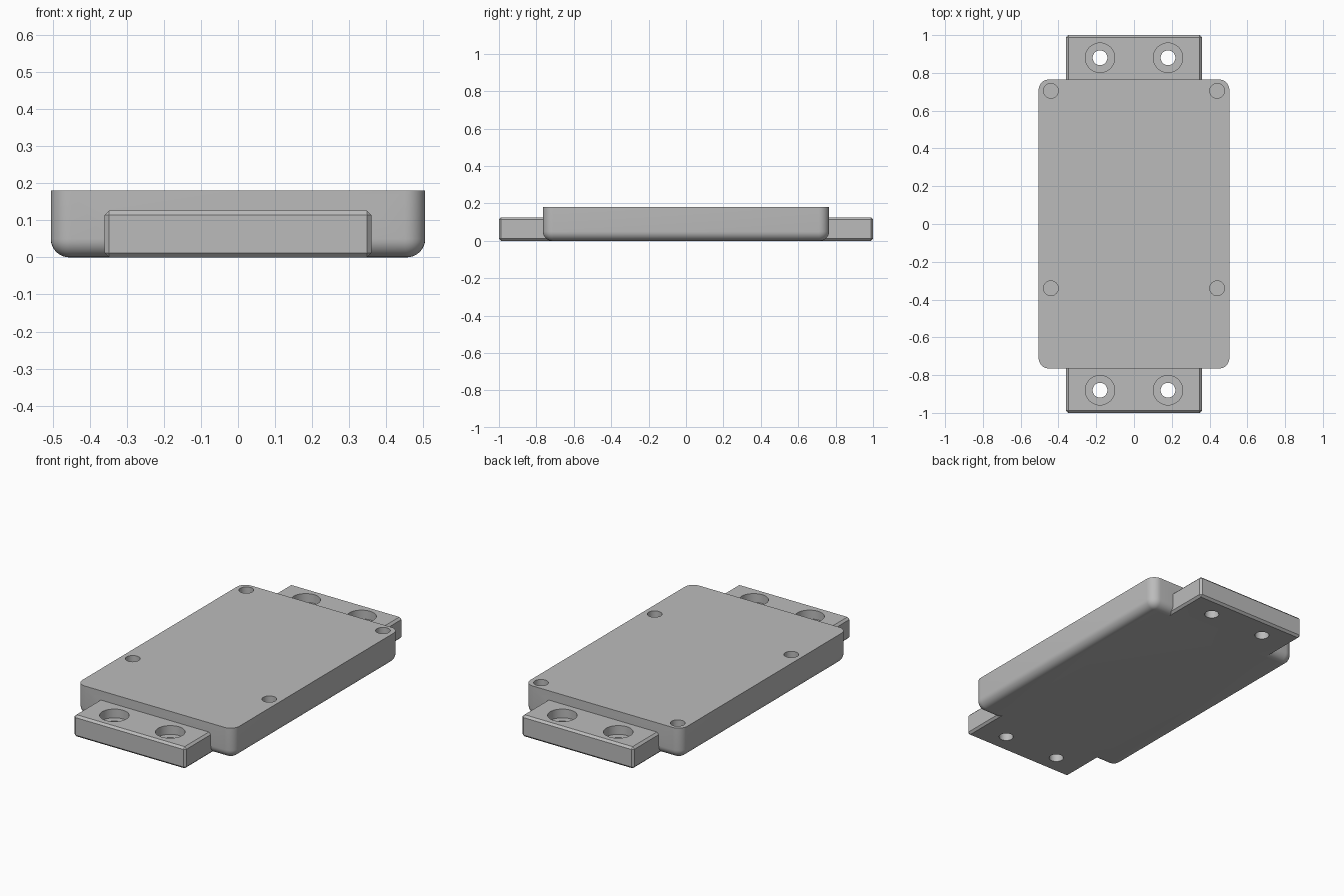
import bpy
import bmesh
import math
from mathutils import Matrix

cube = bpy.data.objects.get("Cube")
if cube:
    bpy.data.objects.remove(cube, do_unlink=True)

grey = bpy.data.materials.new("mid grey")
grey.use_nodes = True
colour = (0.5, 0.5, 0.5, 1)
grey.diffuse_color = colour
grey.node_tree.nodes["Principled BSDF"].inputs["Base Color"].default_value = colour

HALF_X, HALF_Y, HEIGHT = 0.505, 0.765, 0.18
CORNER, FILLET = 0.055, 0.05
TAB_X, TAB_TOP, CHAMFER = 0.36, 0.126, 0.012


def finish(bm, name):
    bmesh.ops.recalc_face_normals(bm, faces=bm.faces)
    mesh = bpy.data.meshes.new(name)
    bm.to_mesh(mesh)
    bm.free()
    obj = bpy.data.objects.new(name, mesh)
    obj.data.materials.append(grey)
    bpy.context.collection.objects.link(obj)
    return obj


def rounded_ring(bm, inset, z, steps=8):
    """Rounded rectangle of vertices, drawn in by inset."""
    r = CORNER - inset
    ring = []
    for quarter, (sx, sy) in enumerate([(1, 1), (-1, 1), (-1, -1), (1, -1)]):
        for i in range(steps + 1):
            a = math.pi / 2 * (quarter + i / steps)
            ring.append(bm.verts.new((sx * (HALF_X - CORNER) + r * math.cos(a),
                                      sy * (HALF_Y - CORNER) + r * math.sin(a), z)))
    return ring


def make_housing():
    bm = bmesh.new()
    steps = 8
    rings = []
    for i in range(steps + 1):
        a = math.pi / 2 * i / steps
        rings.append(rounded_ring(bm, FILLET * (1 - math.sin(a)), FILLET * (1 - math.cos(a))))
    rings.append(rounded_ring(bm, 0, HEIGHT))
    for low, high in zip(rings, rings[1:]):
        n = len(low)
        for i in range(n):
            j = (i + 1) % n
            bm.faces.new((low[i], low[j], high[j], high[i]))
    bm.faces.new(rings[0])
    bm.faces.new(rings[-1])
    return finish(bm, "housing")


def make_mounting_bar():
    bm = bmesh.new()
    size = Matrix.Diagonal((2 * TAB_X, 2, TAB_TOP, 1))
    bmesh.ops.create_cube(bm, size=1, matrix=Matrix.Translation((0, 0, TAB_TOP / 2)) @ size)
    bmesh.ops.bevel(bm, geom=bm.edges[:], offset=CHAMFER, segments=1, affect='EDGES')
    return finish(bm, "mounting_bar")


def make_drill(x, y, radius, bottom, top):
    bm = bmesh.new()
    bmesh.ops.create_cone(bm, cap_ends=True, segments=40, radius1=radius, radius2=radius,
                          depth=top - bottom,
                          matrix=Matrix.Translation((x, y, (bottom + top) / 2)))
    return finish(bm, "drill")


def combine(target, other, operation):
    mod = target.modifiers.new(operation.title(), 'BOOLEAN')
    mod.operation = operation
    mod.solver = 'EXACT'
    mod.object = other
    bpy.ops.object.select_all(action='DESELECT')
    bpy.context.view_layer.objects.active = target
    target.select_set(True)
    bpy.ops.object.modifier_apply(modifier=mod.name)
    bpy.data.objects.remove(other, do_unlink=True)


# Rounded tray with a chamfered bar running through it as end tabs
housing = make_housing()
combine(housing, make_mounting_bar(), 'UNION')

for sx in (-1, 1):
    # Counterbored through holes in the end tabs
    for sy in (-1, 1):
        combine(housing, make_drill(sx * 0.18, sy * 0.88, 0.078, 0.075, 0.17), 'DIFFERENCE')
        combine(housing, make_drill(sx * 0.18, sy * 0.88, 0.039, -0.05, 0.1), 'DIFFERENCE')
    # Blind screw holes in the top
    for y in (0.705, -0.34):
        combine(housing, make_drill(sx * 0.44, y, 0.039, 0.08, 0.25), 'DIFFERENCE')

housing.select_set(True)
bpy.context.view_layer.objects.active = housing
bpy.ops.object.shade_smooth_by_angle(angle=math.radians(30))
